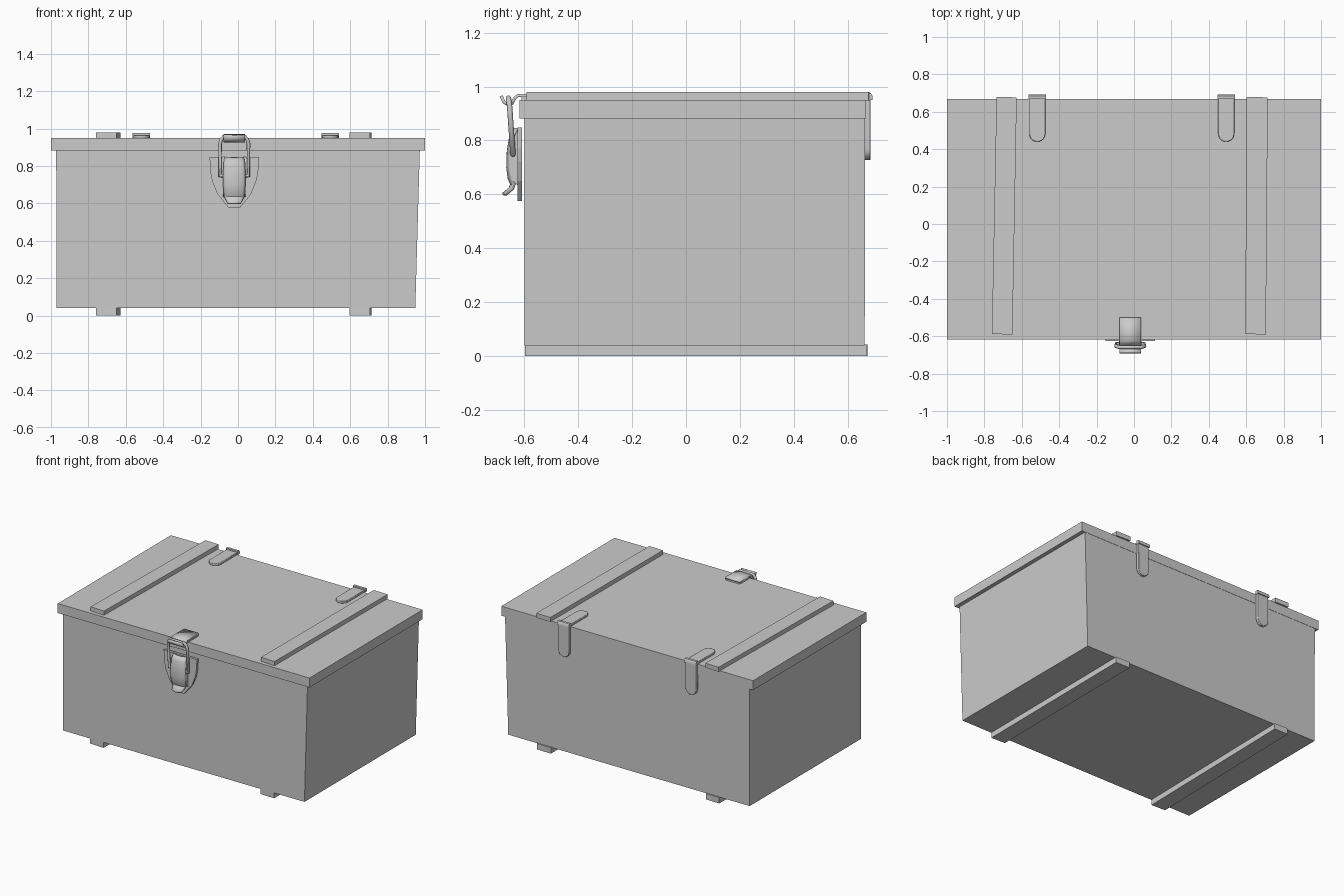
import bpy, bmesh, math
from mathutils import Vector

if "Cube" in bpy.data.objects:
    bpy.data.objects.remove(bpy.data.objects["Cube"])


def make(name, verts, faces, bevel=0.0, smooth=False):
    me = bpy.data.meshes.new(name)
    me.from_pydata(verts, [], faces)
    bm = bmesh.new()
    bm.from_mesh(me)
    bmesh.ops.recalc_face_normals(bm, faces=bm.faces)
    bm.to_mesh(me)
    bm.free()
    ob = bpy.data.objects.new(name, me)
    bpy.context.collection.objects.link(ob)
    if bevel:
        m = ob.modifiers.new("bevel", 'BEVEL')
        m.width, m.segments = bevel, 2
    if smooth:
        bpy.ops.object.select_all(action='DESELECT')
        ob.select_set(True)
        bpy.context.view_layer.objects.active = ob
        bpy.ops.object.shade_smooth_by_angle(angle=math.radians(35))
    return ob


def bridge(name, a, b, **kw):
    """Closed solid between two matching outlines."""
    n = len(a)
    faces = [tuple(range(n)), tuple(range(2 * n - 1, n - 1, -1))]
    faces += [(i, (i + 1) % n, (i + 1) % n + n, i + n) for i in range(n)]
    return make(name, list(a) + list(b), faces, **kw)


def slab(name, quad, z0, z1, top=None, **kw):
    top = top or quad
    return bridge(name, [(x, y, z0) for x, y in quad], [(x, y, z1) for x, y in top], **kw)


def rect(x0, x1, y0, y1):
    return [(x0, y0), (x1, y0), (x1, y1), (x0, y1)]


def tongue(cx, half, start, end):
    """Strip outline with a round end; second coordinate runs start -> end."""
    s = 1 if end > start else -1
    pts = [(cx - half, start)]
    for i in range(11):
        t = math.pi * (1 - i / 10)
        pts.append((cx + half * math.cos(t), end - s * half + s * half * math.sin(t)))
    return pts + [(cx + half, start)]


# Chest body, slightly skewed, and overhanging lid
slab("chest_body", rect(-0.97, 0.948, -0.6, 0.663), 0.04, 0.885,
     rect(-0.972, 0.972, -0.6, 0.665))
slab("lid", rect(-1, 1, -0.617, 0.667), 0.882, 0.95)

# Battens on the lid and under the chest
for side, f0, f1, b0, b1 in (("left", -0.76, -0.65, -0.735, -0.627),
                             ("right", 0.595, 0.705, 0.602, 0.715)):
    quad = [(f0, -0.587), (f1, -0.592), (b1, 0.677), (b0, 0.68)]
    slab(side + "_lid_batten", quad, 0.948, 0.98)
    slab(side + "_bottom_runner", [(x, y - 0.006) for x, y in quad], 0, 0.042)

# Strap hinges
for side, cx in (("left", -0.517), ("right", 0.493)):
    t = tongue(cx, 0.043, 0.68, 0.44)
    slab(side + "_hinge_top_strap", t, 0.949, 0.966, bevel=0.003, smooth=True)
    t = tongue(cx, 0.043, 0.965, 0.727)
    bridge(side + "_hinge_back_strap", [(x, 0.664, z) for x, z in t],
           [(x, 0.685, z) for x, z in t], bevel=0.003, smooth=True)
    k = [(0.667, 0.95), (0.692, 0.95), (0.692, 0.966), (0.685, 0.976), (0.667, 0.976)]
    bridge(side + "_hinge_knuckle", [(cx - 0.047, y, z) for y, z in k],
           [(cx + 0.047, y, z) for y, z in k], smooth=True)

LX = -0.02


def strip(name, profile, thickness, bulge=0.0, cols=8):
    """Sheet swept along (y, z, half width), bowed across its width."""
    verts, faces = [], []
    for y, z, w in profile:
        for j in range(cols + 1):
            u = 2 * j / cols - 1
            verts.append((LX + u * w, y + bulge * u * u, z))
    for i in range(len(profile) - 1):
        for j in range(cols):
            a = i * (cols + 1) + j
            faces.append((a, a + 1, a + cols + 2, a + cols + 1))
    ob = make(name, verts, faces, smooth=True)
    m = ob.modifiers.new("sheet", 'SOLIDIFY')
    m.thickness, m.offset = thickness, 0
    return ob


# Latch: shield plate on the front
half = [(0.03, 0.576), (0.09, 0.65), (0.118, 0.72), (0.128, 0.77), (0.132, 0.848)]
shield = [(LX + x, z) for x, z in half] + [(LX - x, z) for x, z in reversed(half)]
bridge("latch_shield", [(x, -0.609, z) for x, z in shield],
       [(x, -0.626, z) for x, z in shield])

# Latch: catch plate folded over the lid edge and hooked outward
W = 0.058
strip("latch_catch", [(-0.5, 0.966, W), (-0.625, 0.966, W), (-0.637, 0.955, W),
                      (-0.645, 0.938, W), (-0.66, 0.932, W), (-0.675, 0.942, W),
                      (-0.686, 0.965, W)], 0.012, cols=1)
slab("latch_catch_pad", rect(LX - W, LX + W, -0.61, -0.5), 0.949, 0.966)

# Latch: bowed lever with turned-out tip, and its pivot
strip("latch_lever", [(-0.638, 0.845, 0.05), (-0.652, 0.81, 0.056), (-0.66, 0.76, 0.058),
                      (-0.662, 0.70, 0.058), (-0.657, 0.66, 0.055), (-0.648, 0.637, 0.052),
                      (-0.655, 0.62, 0.045), (-0.68, 0.6, 0.036)], 0.01, 0.012)
for s, n in ((-1, "left"), (1, "right")):
    cheek = [(-0.62, 0.85), (-0.645, 0.8), (-0.652, 0.70), (-0.645, 0.65), (-0.62, 0.63)]
    x0, x1 = LX + s * 0.051, LX + s * 0.06
    bridge(n + "_latch_cheek", [(x0, y, z) for y, z in cheek],
           [(x1, y, z) for y, z in cheek])

# Latch: wire bail
cu = bpy.data.curves.new("latch_bail", 'CURVE')
cu.dimensions = '3D'
cu.bevel_depth, cu.bevel_resolution, cu.use_fill_caps = 0.01, 2, True
arm = [(0.045, -0.642, 0.748), (0.076, -0.642, 0.748), (0.076, -0.654, 0.92),
       (0.07, -0.656, 0.94), (0.056, -0.659, 0.958)]
path = [(LX + x, y, z) for x, y, z in arm]
path += [(LX - x, y, z) for x, y, z in reversed(arm)]
sp = cu.splines.new('POLY')
sp.points.add(len(path) - 1)
for p, c in zip(sp.points, path):
    p.co = (*c, 1)
bpy.context.collection.objects.link(bpy.data.objects.new("latch_bail", cu))
